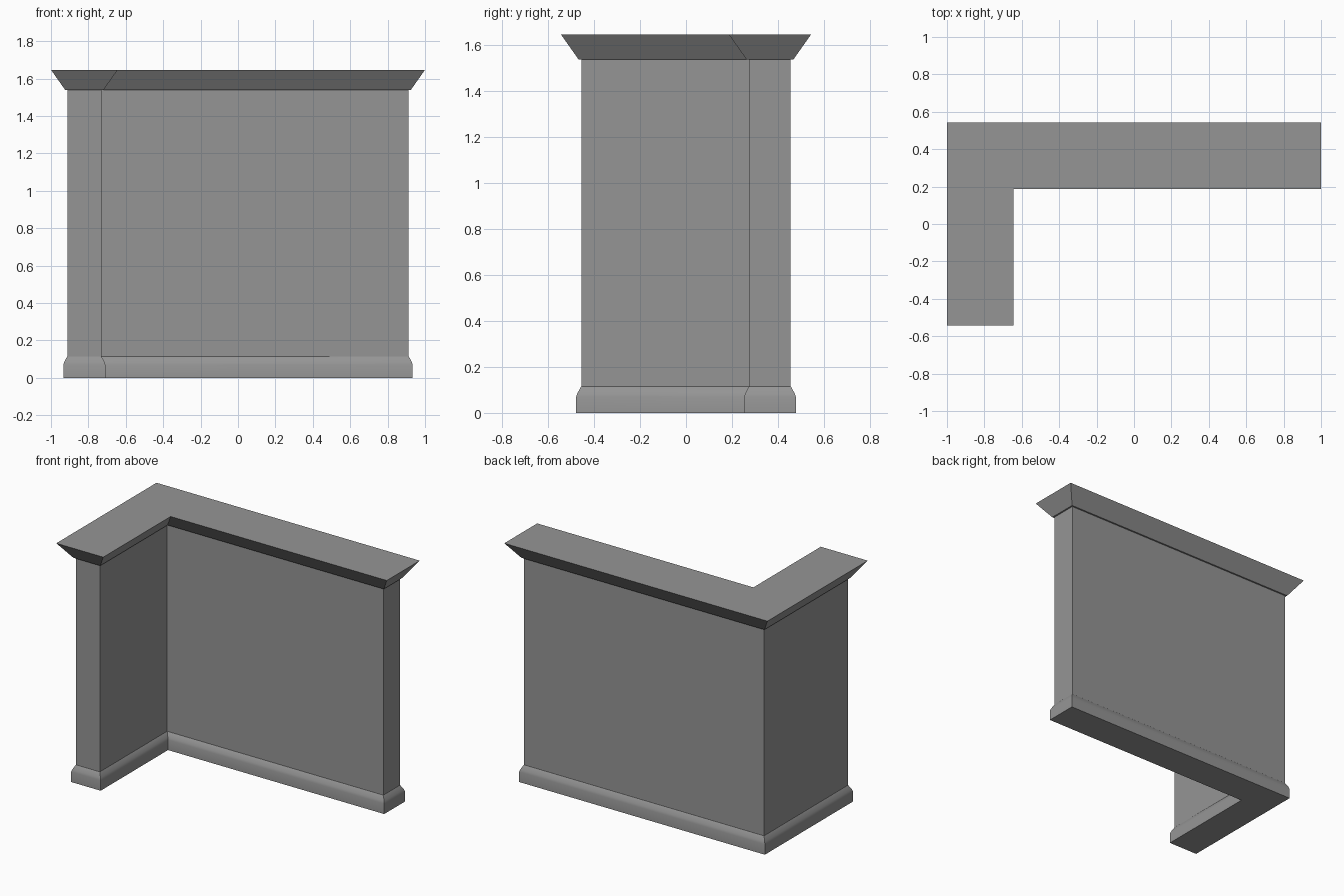
import bpy
import bmesh
import math

cube = bpy.data.objects.get("Cube")
if cube:
    bpy.data.objects.remove(cube, do_unlink=True)

# Single flat grey for the whole model
grey = bpy.data.materials.new("plain grey")
grey.use_nodes = True
colour = (0.3, 0.3, 0.3, 1)
grey.diffuse_color = colour
grey.node_tree.nodes["Principled BSDF"].inputs["Base Color"].default_value = colour

# L-shaped wall plan: each corner with its outward direction
X, Y, THICK = 0.912, 0.456, 0.181
PLAN = [
    (-X, -Y, -1, -1),
    (-X + THICK, -Y, 1, -1),
    (-X + THICK, Y - THICK, 1, -1),
    (X, Y - THICK, 1, -1),
    (X, Y, 1, 1),
    (-X, Y, -1, 1),
]


def moulding(name, profile, smooth_angle=None):
    """Run a profile of (outward offset, height) round the plan and cap it."""
    bm = bmesh.new()
    rings = [[bm.verts.new((x + dx * out, y + dy * out, z)) for x, y, dx, dy in PLAN]
             for out, z in profile]
    count = len(PLAN)
    for low, high in zip(rings, rings[1:]):
        for i in range(count):
            j = (i + 1) % count
            bm.faces.new((low[i], low[j], high[j], high[i]))
    bm.faces.new(rings[0][::-1])
    bm.faces.new(rings[-1])
    bmesh.ops.recalc_face_normals(bm, faces=bm.faces)
    mesh = bpy.data.meshes.new(name)
    bm.to_mesh(mesh)
    bm.free()
    mesh.materials.append(grey)
    obj = bpy.data.objects.new(name, mesh)
    bpy.context.collection.objects.link(obj)
    if smooth_angle:
        bpy.ops.object.select_all(action="DESELECT")
        obj.select_set(True)
        bpy.context.view_layer.objects.active = obj
        bpy.ops.object.shade_smooth_by_angle(angle=math.radians(smooth_angle))
    return obj


# Wall panels between skirting and crown
moulding("corner_wall", [(0, 0.05), (0, 1.6)])

# Skirting with a softened upper edge
moulding("base_skirting",
         [(0.022, 0), (0.022, 0.07), (0.017, 0.085), (0.002, 0.113), (0, 0.115)],
         smooth_angle=40)

# Flared crown with a flat top
moulding("crown_moulding", [(0.011, 1.538), (0.088, 1.647)])
